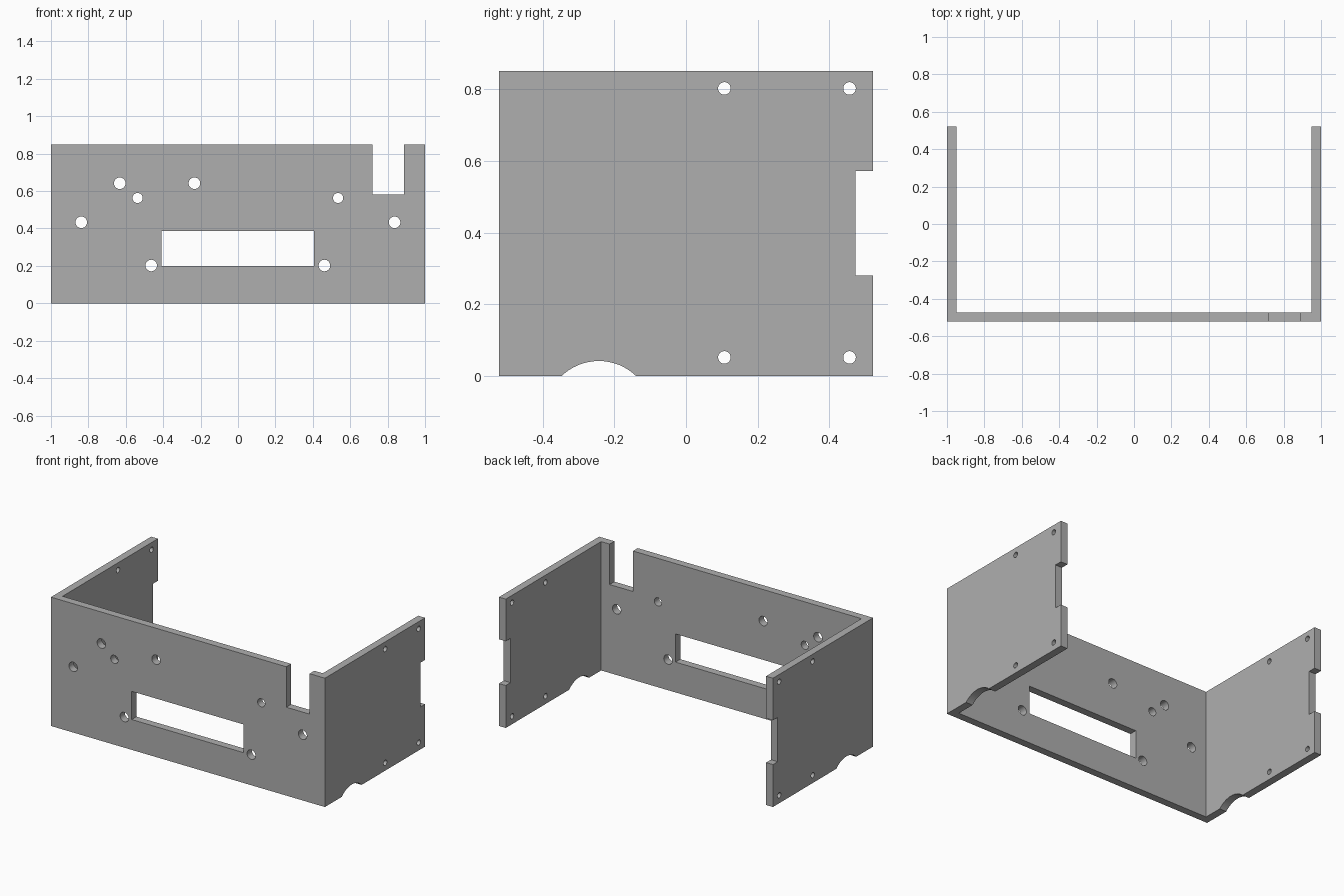
import bpy, bmesh
from math import pi, radians
from mathutils import Matrix, Vector

cube = bpy.data.objects.get("Cube")
if cube:
    bpy.data.objects.remove(cube, do_unlink=True)

HX, HY, H, T = 1.0, 0.522, 0.85, 0.05   # half width, half depth, height, wall

grey = bpy.data.materials.new("plain grey")
grey.use_nodes = True
colour = (0.43, 0.43, 0.43, 1)
grey.diffuse_color = colour
grey.node_tree.nodes["Principled BSDF"].inputs["Base Color"].default_value = colour


def make_object(name, bm):
    bmesh.ops.recalc_face_normals(bm, faces=bm.faces)
    mesh = bpy.data.meshes.new(name)
    bm.to_mesh(mesh)
    bm.free()
    mesh.materials.append(grey)
    obj = bpy.data.objects.new(name, mesh)
    bpy.context.collection.objects.link(obj)
    return obj


def box(bm, low, high):
    low, high = Vector(low), Vector(high)
    mat = Matrix.Translation((low + high) / 2) @ Matrix.Diagonal((*(high - low), 1))
    bmesh.ops.create_cube(bm, size=1, matrix=mat)


def cylinder(bm, centre, radius, length, axis, segments=32):
    turn = Matrix.Rotation(pi / 2, 4, "Y" if axis == "X" else "X")
    bmesh.ops.create_cone(bm, cap_ends=True, segments=segments, radius1=radius,
                          radius2=radius, depth=length,
                          matrix=Matrix.Translation(centre) @ turn)


# U-shaped wall: front panel and two side panels in one extrusion
bm = bmesh.new()
outline = [(-HX, HY), (-HX, -HY), (HX, -HY), (HX, HY),
           (HX - T, HY), (HX - T, T - HY), (T - HX, T - HY), (T - HX, HY)]
face = bm.faces.new([bm.verts.new((x, y, 0)) for x, y in outline])
walls = bmesh.ops.extrude_face_region(bm, geom=[face])["geom"]
bmesh.ops.translate(bm, vec=(0, 0, H),
                    verts=[v for v in walls if isinstance(v, bmesh.types.BMVert)])
case = make_object("case_walls", bm)

# Front panel openings: window, top slot and round holes
bm = bmesh.new()
front, back = -HY - 0.05, -HY + T + 0.03
box(bm, (-0.41, front, 0.2), (0.407, back, 0.386))
box(bm, (0.718, front, 0.583), (0.888, back, H + 0.1))
big_holes = [(-0.632, 0.642), (-0.233, 0.642), (-0.838, 0.433),
             (0.837, 0.433), (-0.464, 0.202), (0.462, 0.202)]
small_holes = [(-0.537, 0.563), (0.535, 0.563)]
for holes, radius in ((big_holes, 0.031), (small_holes, 0.027)):
    for x, z in holes:
        cylinder(bm, (x, (front + back) / 2, z), radius, back - front, "Y")

# Side panel openings: screw holes, rear notch and curved cable cutout
for y in (0.107, 0.456):
    for z in (0.052, 0.802):
        cylinder(bm, (0, y, z), 0.0175, 2.2, "X")
box(bm, (-1.1, 0.472, 0.28), (1.1, HY + 0.1, 0.572))
cylinder(bm, (0, -0.243, -0.108), 0.15, 2.2, "X", 64)
cutter = make_object("opening_cutter", bm)
cutter.hide_render = True

# Cut the openings and bake the result
cut = case.modifiers.new("openings", "BOOLEAN")
cut.operation = "DIFFERENCE"
cut.solver = "EXACT"
cut.object = cutter
bpy.context.view_layer.update()
evaluated = case.evaluated_get(bpy.context.evaluated_depsgraph_get())
cut_mesh = bpy.data.meshes.new_from_object(evaluated)
case.modifiers.clear()
case.data = cut_mesh
bpy.data.objects.remove(cutter, do_unlink=True)

# Smooth hole walls, sharp panel edges
bpy.ops.object.select_all(action="DESELECT")
case.select_set(True)
bpy.context.view_layer.objects.active = case
bpy.ops.object.shade_smooth_by_angle(angle=radians(30))
